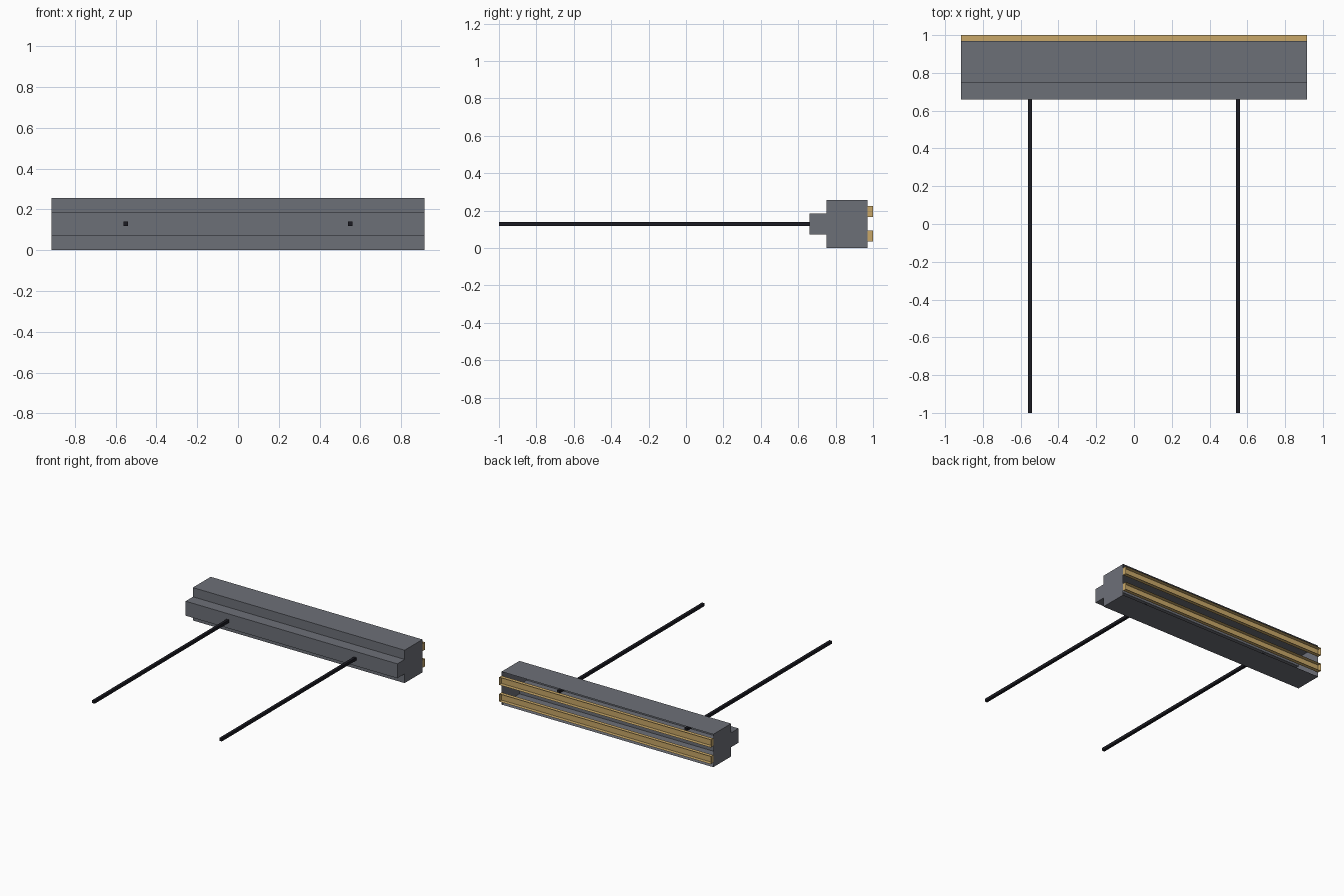
import bpy, bmesh

if "Cube" in bpy.data.objects:
    bpy.data.objects.remove(bpy.data.objects["Cube"])

def material(name, rgb):
    m = bpy.data.materials.new(name)
    m.diffuse_color = (*rgb, 1)
    m.use_nodes = True
    m.node_tree.nodes["Principled BSDF"].inputs["Base Color"].default_value = m.diffuse_color
    return m

GREY = material("slate grey", (0.152, 0.160, 0.187))
GOLD = material("tan gold", (0.58, 0.39, 0.14))
BLACK = material("near black", (0.011, 0.011, 0.016))

HALF = 0.915  # half length of the head

def add_object(name, bm, mat):
    mesh = bpy.data.meshes.new(name)
    bm.to_mesh(mesh)
    bm.free()
    mesh.materials.append(mat)
    ob = bpy.data.objects.new(name, mesh)
    bpy.context.collection.objects.link(ob)
    return ob

def open_trough(name, profile, mat):
    """Sweep a (y, z) profile along x, cap both ends, leave the back open."""
    bm = bmesh.new()
    left = [bm.verts.new((-HALF, y, z)) for y, z in profile]
    right = [bm.verts.new((HALF, y, z)) for y, z in profile]
    for i in range(len(profile) - 1):
        bm.faces.new((left[i], left[i + 1], right[i + 1], right[i]))
    bm.faces.new(left[::-1])
    bm.faces.new(right)
    return add_object(name, bm, mat)

def box(name, lo, hi, mat):
    bm = bmesh.new()
    bmesh.ops.create_cube(bm, size=1)
    for v in bm.verts:
        v.co = [(a + b) / 2 + c * (b - a) for a, b, c in zip(lo, hi, v.co)]
    return add_object(name, bm, mat)

# stepped head casing, hollow and open at the back
open_trough("head_casing", [(0.97, 0.257), (0.75, 0.257), (0.75, 0.185), (0.66, 0.185),
                            (0.66, 0.072), (0.75, 0.072), (0.75, 0), (0.97, 0)], GREY)

# two shallow gold channels across the open back
for name, z in (("lower_strip", 0.035), ("upper_strip", 0.165)):
    open_trough(name, [(1.0, z + 0.06), (0.97, z + 0.06), (0.97, z), (1.0, z)], GOLD)

# pair of long square rods running into the casing
for name, x in (("left_rod", -0.55), ("right_rod", 0.55)):
    box(name, (x - 0.011, -1.0, 0.118), (x + 0.011, 0.79, 0.14), BLACK)
